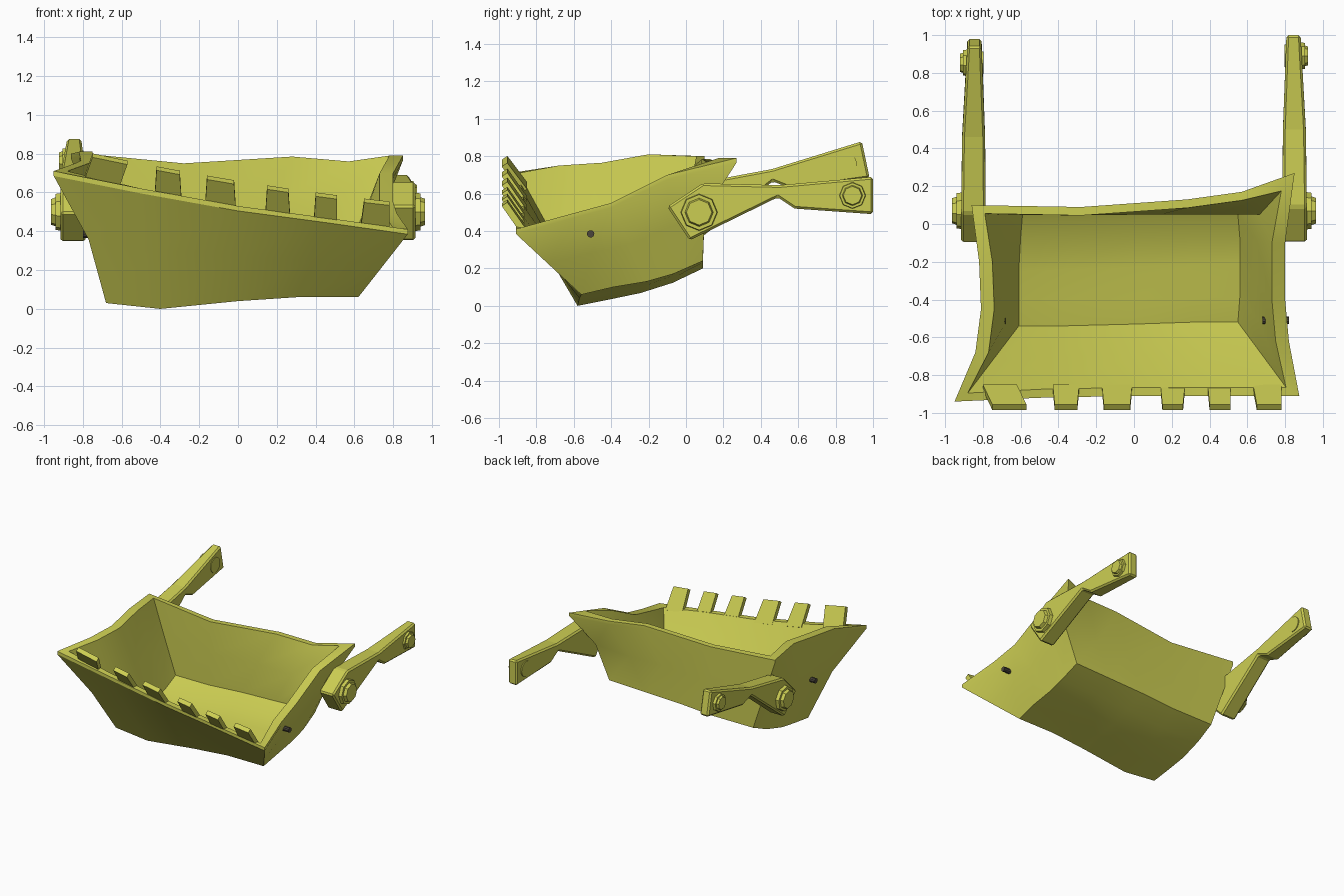
import bpy, bmesh, math
from mathutils import Matrix, Vector

cube = bpy.data.objects.get("Cube")
if cube:
    bpy.data.objects.remove(cube)


def make_material(name, colour):
    mat = bpy.data.materials.new(name)
    mat.use_nodes = True
    mat.diffuse_color = colour
    mat.node_tree.nodes["Principled BSDF"].inputs["Base Color"].default_value = colour
    return mat


YELLOW = make_material("worn_yellow", (0.6, 0.61, 0.085, 1))
DARK = make_material("dark_steel", (0.07, 0.06, 0.045, 1))


def finish(bm, name, mat, bevel=0, smooth=True):
    """Turn a bmesh into a named object."""
    bmesh.ops.recalc_face_normals(bm, faces=bm.faces)
    mesh = bpy.data.meshes.new(name)
    bm.to_mesh(mesh)
    bm.free()
    mesh.materials.append(mat)
    obj = bpy.data.objects.new(name, mesh)
    bpy.context.collection.objects.link(obj)
    if bevel:
        mod = obj.modifiers.new("edge_bevel", 'BEVEL')
        mod.width, mod.segments = bevel, 1
    if smooth:
        bpy.ops.object.select_all(action='DESELECT')
        obj.select_set(True)
        bpy.context.view_layer.objects.active = obj
        bpy.ops.object.shade_smooth_by_angle(angle=math.radians(30))
    return obj


def prism(bm, near, far):
    """Solid between two matching outlines."""
    a = [bm.verts.new(p) for p in near]
    b = [bm.verts.new(p) for p in far]
    bm.faces.new(a)
    bm.faces.new(b)
    for i in range(len(a)):
        j = (i + 1) % len(a)
        bm.faces.new((a[i], a[j], b[j], b[i]))


# Bucket outlines: four points per side, in order front, left, back, right
rim = [Vector(p) for p in (
    (-.95, -.94, .71), (-.5, -.92, .62), (0, -.91, .53), (.45, -.91, .47),
    (.875, -.91, .41), (.82, -.62, .49), (.8, -.4, .55), (.8, -.1, .7),
    (.85, .27, .79), (.57, .17, .76), (.28, .13, .785), (-.28, .09, .75),
    (-.86, .1, .8), (-.82, -.2, .81), (-.81, -.45, .765), (-.84, -.68, .75))]
base = [Vector(p) for p in (
    (-.68, -.58, .03), (-.4, -.58, 0), (0, -.57, .04), (.3, -.56, .06),
    (.62, -.56, .06), (.63, -.39, .1), (.63, -.21, .13), (.63, -.07, .17),
    (.62, .09, .24), (.3, .09, .23), (0, .09, .22), (-.3, .09, .2),
    (-.66, .09, .2), (-.67, -.07, .13), (-.68, -.25, .08), (-.68, -.4, .055))]


def inset(ring, dx, dy, dz):
    """Move each side of an outline inward."""
    out = []
    for i, p in enumerate(ring):
        q = p + Vector((0, 0, dz))
        if i <= 4:
            q.y += dy
        if 4 <= i <= 8:
            q.x -= dx
        if 8 <= i <= 12:
            q.y -= dy
        if i >= 12 or i == 0:
            q.x += dx
        out.append(q)
    return out


def between(low, high, t, y_max):
    """Middle outline, with the back kept upright and the dented corner held in."""
    ring = []
    for a, b in zip(low, high):
        p = a.lerp(b, t)
        p.x, p.y = max(p.x, -.77), min(p.y, y_max)
        ring.append(p)
    return ring


def floor(bm, ring):
    """Fill an outline with a smoothly blended grid."""
    pts = [v.co for v in ring]
    grid = []
    for j in range(5):
        row = []
        for i in range(5):
            left, right = -j % 16, 4 + j
            front, back = i, 12 - i
            if j == 0:
                row.append(ring[front])
            elif j == 4:
                row.append(ring[back])
            elif i == 0:
                row.append(ring[left])
            elif i == 4:
                row.append(ring[right])
            else:
                u, v = i / 4, j / 4
                corners = pts[0].lerp(pts[4], u).lerp(pts[12].lerp(pts[8], u), v)
                p = pts[left].lerp(pts[right], u) + pts[front].lerp(pts[back], v) - corners
                row.append(bm.verts.new(p))
        grid.append(row)
    for j in range(4):
        for i in range(4):
            bm.faces.new((grid[j][i], grid[j][i + 1], grid[j + 1][i + 1], grid[j + 1][i]))


# Bucket shell: outer wall, lip, inner wall and both floors
inner_rim = inset(rim, .07, .045, 0)
inner_rim[8].y -= .05
inner_base = inset(base, .07, .04, .035)
lip = [p - Vector((0, 0, .025)) for p in rim]
bm = bmesh.new()
rings = [base, between(base, lip, .5, .1), lip, rim, inner_rim,
         between(inner_base, inner_rim, .5, .05), inner_base]
rings = [[bm.verts.new(p) for p in ring] for ring in rings]
for low, high in zip(rings, rings[1:]):
    for i in range(16):
        j = (i + 1) % 16
        bm.faces.new((low[i], low[j], high[j], high[i]))
floor(bm, rings[0])
floor(bm, rings[-1])
finish(bm, "bucket", YELLOW)

# Teeth along the front lip: base left, base right, tip left, tip right
teeth = [(-.8, -.62, -.75, -.57), (-.43, -.29, -.42, -.3), (-.17, -.01, -.16, -.02),
         (.14, .27, .15, .26), (.39, .51, .4, .51), (.63, .78, .65, .78)]
for n, (bl, br, tl, tr) in enumerate(teeth):
    def lip_height(x):
        return .53 - .163 * x + .034 * x * x
    near = [(bl, -.88, lip_height(bl) - .04), (br, -.88, lip_height(br) - .04),
            (tr, -.985, lip_height(tr) + .11), (tl, -.985, lip_height(tl) + .11)]
    far = [(x, y + .03, z + .02) for x, y, z in near]
    bm = bmesh.new()
    prism(bm, near, far)
    finish(bm, f"tooth_{n + 1}", YELLOW, smooth=False)

# Lifting arms with bolts; one is swung up about its hub
HUB, END = (.07, .5), (.89, .59)
outline = [(-.1, .53), (.09, .655), (.5, .645), (1, .69), (1, .49),
           (.58, .52), (.49, .58), (.02, .35)]


def cone(bm, centre, x0, x1, r0, r1, sides=8):
    place = Matrix.Translation(((x0 + x1) / 2, *centre)) @ Matrix.Rotation(math.pi / 2, 4, 'Y')
    bmesh.ops.create_cone(bm, cap_ends=True, segments=sides, radius1=r0, radius2=r1,
                          depth=x1 - x0, matrix=place)


for side, sign, swing in (("left", 1, 0), ("right", -1, 12)):
    pivot = Matrix.Translation((0, *HUB))
    place = (pivot @ Matrix.Rotation(math.radians(swing), 4, 'X') @ pivot.inverted()
             @ Matrix.Diagonal((sign, 1, 1, 1)))

    bm = bmesh.new()
    taper = [max(0, (y - .4) / .6) for y, z in outline]
    prism(bm, [(.785 + .022 * t, y, z) for t, (y, z) in zip(taper, outline)],
          [(.915 - .033 * t, y, z) for t, (y, z) in zip(taper, outline)])
    bm.transform(place)
    finish(bm, f"{side}_arm", YELLOW, bevel=.012, smooth=False)

    for name, centre, x, r in (("hub", HUB, .905, .1), ("end", END, .88, .072)):
        bm = bmesh.new()
        cone(bm, centre, x, x + r * .35, r, r * .95)
        cone(bm, centre, x + r * .35, x + r * .58, r * .76, r * .68)
        bm.transform(place)
        finish(bm, f"{side}_{name}_bolt", YELLOW, smooth=False)

    # Flat cap on the inner face of the arm
    bm = bmesh.new()
    cone(bm, END, .797, .81, .06, .06, 16)
    bm.transform(place)
    finish(bm, f"{side}_inner_cap", YELLOW)

    # Small steel pin in the bucket side
    bm = bmesh.new()
    cone(bm, (-.51, .385), .68, .82 if sign > 0 else .8, .02, .02, 10)
    bm.transform(Matrix.Diagonal((sign, 1, 1, 1)))
    finish(bm, f"{side}_pin", DARK)
